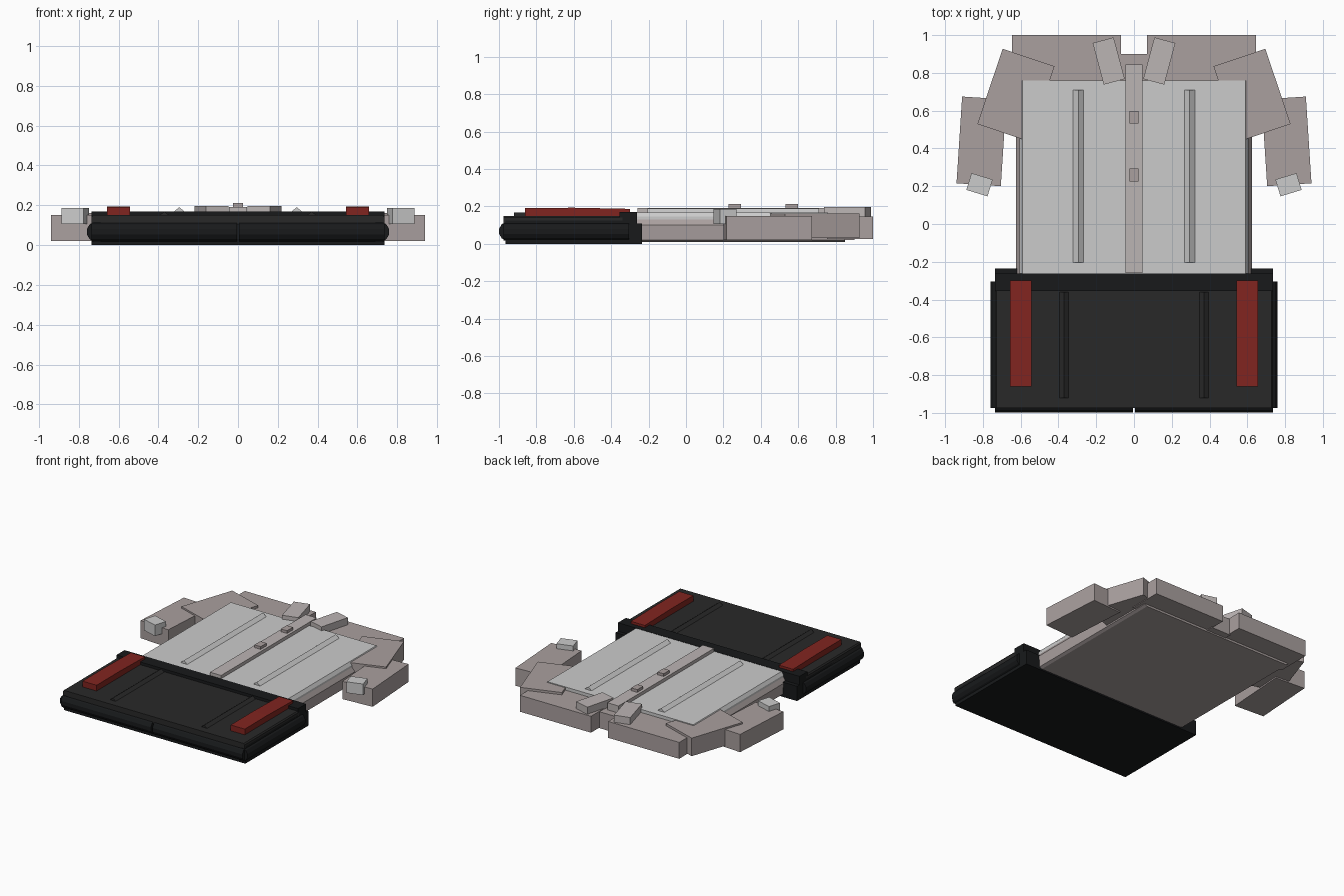
import bpy, bmesh
from math import radians, cos, sin, pi

if "Cube" in bpy.data.objects:
    bpy.data.objects.remove(bpy.data.objects["Cube"])


def material(name, rgb):
    m = bpy.data.materials.new(name)
    m.diffuse_color = (*rgb, 1)
    m.use_nodes = True
    m.node_tree.nodes["Principled BSDF"].inputs["Base Color"].default_value = m.diffuse_color
    return m


CLOTH = material("light_cloth", (0.62, 0.61, 0.60))
TRIM = material("taupe_cloth", (0.40, 0.35, 0.345))
PLACKET = material("pale_trim", (0.50, 0.46, 0.455))
BLACK = material("dark_cloth", (0.022, 0.022, 0.022))
BAND = material("black_trim", (0.009, 0.010, 0.011))
RED = material("red_stripe", (0.22, 0.018, 0.014))


def make(name, verts, faces, mat):
    me = bpy.data.meshes.new(name)
    me.from_pydata(verts, [], faces)
    bm = bmesh.new()
    bm.from_mesh(me)
    bmesh.ops.recalc_face_normals(bm, faces=bm.faces)
    bm.to_mesh(me)
    bm.free()
    me.materials.append(mat)
    ob = bpy.data.objects.new(name, me)
    bpy.context.collection.objects.link(ob)
    return ob


def prism(name, profile, a, b, mat, axis="y"):
    """Extrude a profile: (x,z) along y, or (y,z) along x."""
    n = len(profile)
    put = (lambda p, t: (p[0], t, p[1])) if axis == "y" else (lambda p, t: (t, p[0], p[1]))
    verts = [put(p, t) for t in (a, b) for p in profile]
    faces = [tuple(range(n)), tuple(range(n, 2 * n))]
    faces += [(i, (i + 1) % n, n + (i + 1) % n, n + i) for i in range(n)]
    return make(name, verts, faces, mat)


def box(name, x, y, z, mat):
    return prism(name, [(x[0], z[0]), (x[1], z[0]), (x[1], z[1]), (x[0], z[1])], *y, mat)


def turned(name, centre, size, z, angle, mat):
    """Box turned about z, placed by its centre."""
    w, d = size[0] / 2, size[1] / 2
    ob = box(name, (-w, w), (-d, d), z, mat)
    ob.location = (*centre, 0)
    ob.rotation_euler.z = radians(angle)
    return ob


def ring(c, r, n=12):
    return [(c[0] + r * cos(2 * pi * (i + .5) / n), c[1] + r * sin(2 * pi * (i + .5) / n))
            for i in range(n)]


def both(half):
    """Mirror a half profile, bottom to top, across x = 0."""
    return half + [(-x, z) for x, z in reversed(half)]


# Shirt body
prism("shirt_body", both([(.60, .01), (.62, .02), (.625, .10), (.605, .13)]), -.27, .85, TRIM)
prism("shirt_front", both([(.605, .12), (.605, .145), (.59, .168)]), -.265, .76, CLOTH)
box("back_neck", (-.08, .08), (.75, .90), (.02, .14), TRIM)
box("button_placket", (-.045, .045), (-.26, .845), (.12, .192), PLACKET)
for y in (.26, .565):
    box("button", (-.025, .025), (y - .034, y + .034), (.185, .212), TRIM)

# Mirrored shirt and shorts parts
for s, side in ((-1, "left"), (1, "right")):
    def span(a, b):
        return tuple(sorted((s * a, s * b)))

    # Shoulder, sleeve and collar
    box(side + "_shoulder", span(.07, .645), (.755, 1.0), (.025, .145), TRIM)
    turned(side + "_upper_sleeve", (s * .625, .682), (.29, .42), (.03, .162), s * 18.6, TRIM)
    turned(side + "_lower_sleeve", (s * .8075, .4375), (.235, .46), (.02, .15), s * 3.7, TRIM)
    turned(side + "_cuff", (s * .818, .208), (.117, .093), (.105, .186), s * 17, CLOTH)
    turned(side + "_collar", (s * .134, .863), (.115, .228), (.14, .197), s * -15, PLACKET)
    # Cloth folds
    c = s * .295
    prism(side + "_shirt_fold", [(c - .037, .16), (c + .037, .16), (c, .19)], -.205, .71, CLOTH)
    c = s * .37
    prism(side + "_shorts_fold", [(c - .037, .14), (c + .037, .14), (c, .168)], -.92, -.36, BLACK)
    # Side seam and rolled hem of the shorts
    prism(side + "_side_seam", ring((s * .709, .067), .052), -.975, -.305, BAND)
    prism(side + "_leg_hem", ring((-.948, .067), .053), *span(.006, .735), BAND, "x")
    # Stripe with a slight bend
    prism(side + "_stripe", [(-.86, .13), (-.30, .13), (-.30, .187), (-.60, .193), (-.86, .192)],
          *span(.543, .657), RED, "x")

# Shorts
box("shorts_body", (-.735, .735), (-.965, -.30), (.0, .125), BAND)
prism("shorts_front", both([(.735, .10), (.735, .14), (.728, .15)]), -.975, -.34, BLACK)
box("waistband_back", (-.735, .735), (-.31, -.235), (.0, .108), BAND)
box("waistband_front", (-.735, .735), (-.355, -.263), (.10, .170), BAND)
